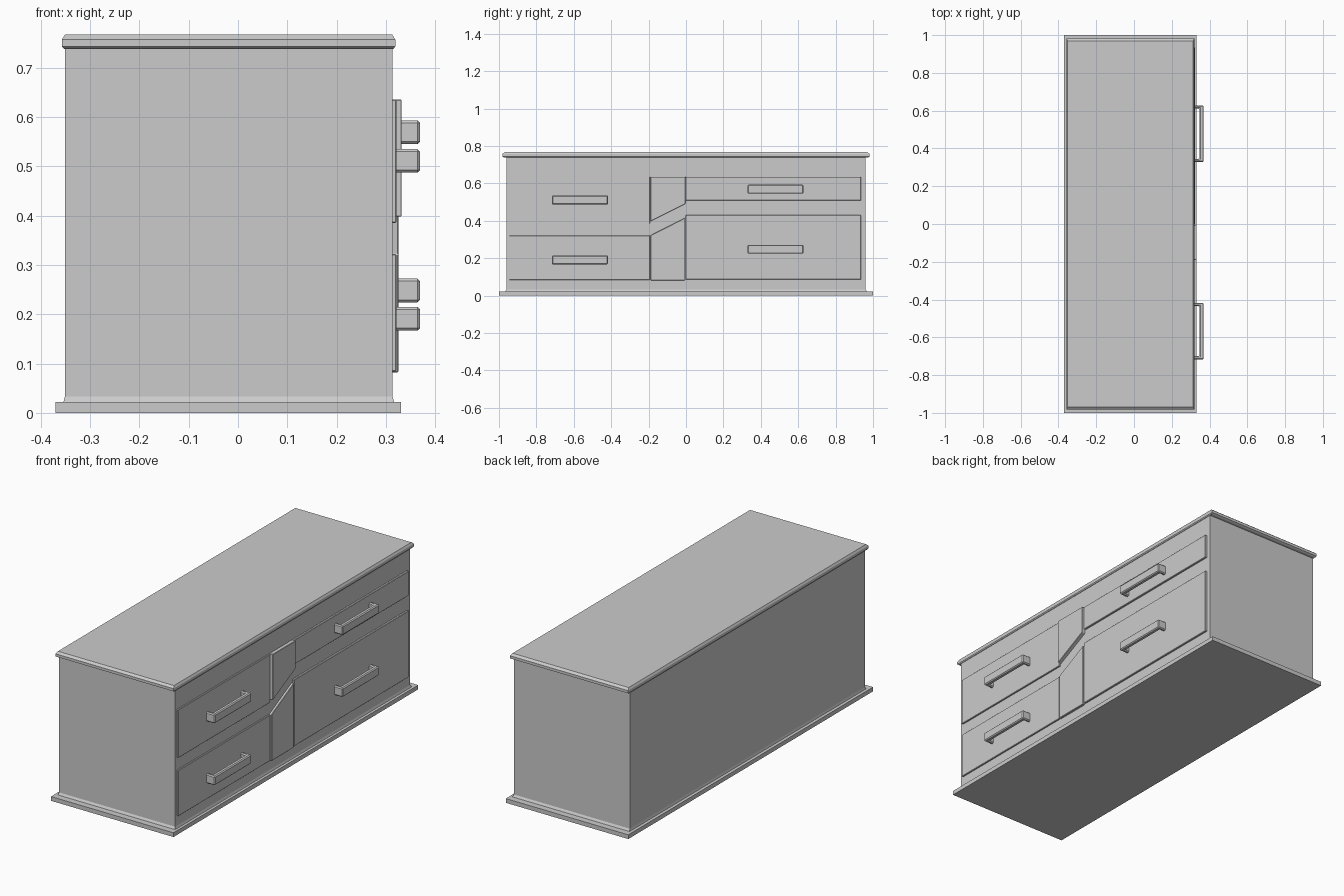
import bpy, bmesh

if "Cube" in bpy.data.objects:
    bpy.data.objects.remove(bpy.data.objects["Cube"])


def finish(bm, name, bevel=0.0):
    bmesh.ops.recalc_face_normals(bm, faces=bm.faces)
    mesh = bpy.data.meshes.new(name)
    bm.to_mesh(mesh)
    bm.free()
    obj = bpy.data.objects.new(name, mesh)
    bpy.context.collection.objects.link(obj)
    if bevel:
        mod = obj.modifiers.new("edge_bevel", 'BEVEL')
        mod.width = bevel
        mod.segments = 1
    return obj


def stacked(name, levels):
    """Stack rectangular outlines (x0, x1, half_y, z) into a closed solid."""
    bm = bmesh.new()
    rings = [[bm.verts.new(p) for p in
              ((x0, -y, z), (x1, -y, z), (x1, y, z), (x0, y, z))]
             for x0, x1, y, z in levels]
    for low, high in zip(rings, rings[1:]):
        for i in range(4):
            j = (i + 1) % 4
            bm.faces.new((low[i], low[j], high[j], high[i]))
    bm.faces.new(rings[0][::-1])
    bm.faces.new(rings[-1])
    return finish(bm, name)


def extruded(name, points, vector, bevel):
    """Extrude a flat outline along a vector."""
    bm = bmesh.new()
    face = bm.faces.new([bm.verts.new(p) for p in points])
    new = bmesh.ops.extrude_face_region(bm, geom=[face], use_keep_orig=True)["geom"]
    bmesh.ops.translate(bm, vec=vector,
                        verts=[v for v in new if isinstance(v, bmesh.types.BMVert)])
    return finish(bm, name, bevel)


def panel(name, outline, front):
    back = 0.308
    return extruded(name, [(back, y, z) for y, z in outline], (front - back, 0, 0), 0.002)


def rect(y0, y1, z0, z1):
    return [(y0, z0), (y1, z0), (y1, z1), (y0, z1)]


# carcass with base plinth and small flare
stacked("cabinet_body", [
    (-0.37, 0.331, 1.0, 0.0), (-0.37, 0.331, 1.0, 0.022),
    (-0.354, 0.317, 0.967, 0.022), (-0.351, 0.313, 0.96, 0.033),
    (-0.351, 0.313, 0.96, 0.742)])

# chamfered top board
stacked("top_board", [
    (-0.353, 0.315, 0.973, 0.738), (-0.357, 0.319, 0.982, 0.743),
    (-0.357, 0.319, 0.982, 0.757), (-0.351, 0.313, 0.97, 0.767)])

# drawer fronts
panel("upper_left_drawer", rect(-0.945, -0.193, 0.385, 0.635), 0.321)
panel("lower_left_drawer", rect(-0.945, -0.193, 0.084, 0.322), 0.321)
panel("upper_right_drawer", rect(-0.002, 0.935, 0.508, 0.635), 0.323)
panel("lower_right_drawer", rect(-0.002, 0.935, 0.086, 0.43), 0.323)

# slanted centre pieces
panel("upper_centre_panel",
      [(-0.19, 0.397), (-0.004, 0.49), (-0.004, 0.635), (-0.19, 0.635)], 0.332)
panel("lower_centre_panel",
      [(-0.19, 0.082), (-0.007, 0.082), (-0.007, 0.415), (-0.19, 0.322)], 0.325)

# U-shaped handles
for name, y, z in (("upper_left", -0.567, 0.511), ("lower_left", -0.567, 0.191),
                   ("upper_right", 0.478, 0.569), ("lower_right", 0.478, 0.248)):
    h, inner = 0.15, 0.133
    outline = [(0.316, -h), (0.369, -h), (0.369, h), (0.316, h),
               (0.316, inner), (0.346, inner), (0.346, -inner), (0.316, -inner)]
    extruded(name + "_handle", [(x, y + dy, z - 0.024) for x, dy in outline],
             (0, 0, 0.048), 0.005)
